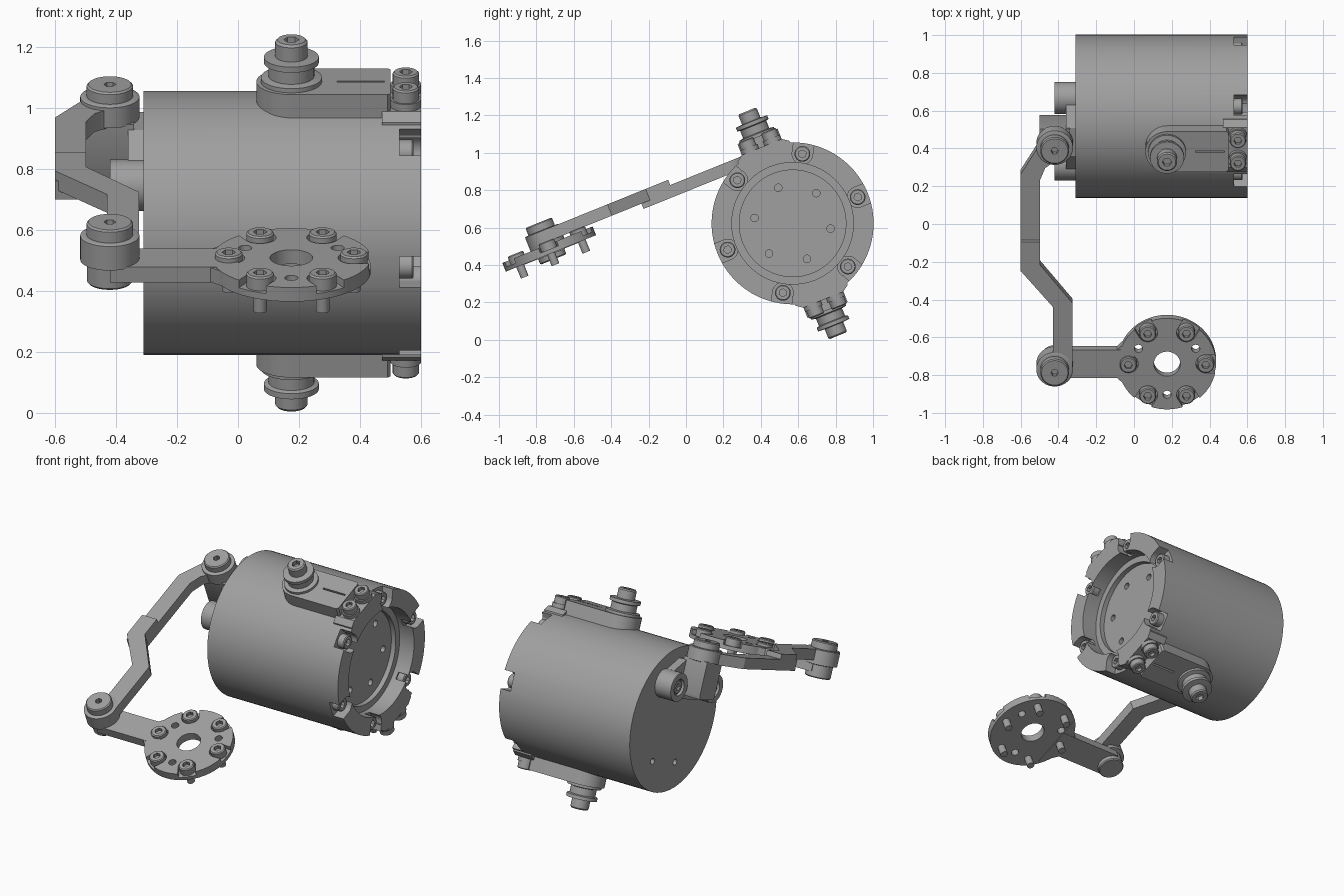
import bpy, bmesh
from math import sin, cos, pi, radians
from mathutils import Matrix, Vector

if "Cube" in bpy.data.objects:
    bpy.data.objects.remove(bpy.data.objects["Cube"], do_unlink=True)

metal = bpy.data.materials.new("plain grey metal")
metal.use_nodes = True
GREY = (0.35, 0.35, 0.35, 1)
metal.diffuse_color = GREY
metal.node_tree.nodes["Principled BSDF"].inputs["Base Color"].default_value = GREY

# Everything is built in a frame centred on the motor axis, then tilted about x
TILT = Matrix.Translation((0, 0.57, 0.6225)) @ Matrix.Rotation(radians(22), 4, 'X')
AXIS_X = Matrix(((0, 0, 1), (1, 0, 0), (0, 1, 0))).to_4x4()   # lathe z -> x
AXIS_Z = Matrix.Identity(4)
FLIP = Matrix.Rotation(pi, 4, 'X')
REACH = -1.258      # distance from motor axis to output disc
JOINT_X = -0.42
HORN_X = 0.175


def finish(name, bm, frame=AXIS_Z):
    bmesh.ops.transform(bm, matrix=frame, verts=bm.verts)
    bmesh.ops.recalc_face_normals(bm, faces=bm.faces)
    me = bpy.data.meshes.new(name)
    bm.to_mesh(me)
    bm.free()
    ob = bpy.data.objects.new(name, me)
    bpy.context.collection.objects.link(ob)
    me.materials.append(metal)
    ob.matrix_world = TILT
    return ob


def lathe(name, profile, centre=(0, 0), axis=AXIS_Z, frame=AXIS_Z, n=48):
    """Revolve (radius, height) points; a negative radius gives a hexagon."""
    bm = bmesh.new()
    rings = []
    for r, h in profile:
        ring = []
        for i in range(n):
            a = 2 * pi * i / n
            k = r if r > 0 else -r * cos(pi / 6) / cos(a % (pi / 3) - pi / 6)
            ring.append(bm.verts.new((centre[0] + k * cos(a), centre[1] + k * sin(a), h)))
        rings.append(ring)
    for lo, hi in zip(rings, rings[1:]):
        for i in range(n):
            j = (i + 1) % n
            bm.faces.new((lo[i], lo[j], hi[j], hi[i]))
    bm.faces.new(rings[0])
    bm.faces.new(rings[-1])
    return finish(name, bm, frame @ axis)


def rod(name, r, h0, h1, centre=(0, 0), axis=AXIS_Z, frame=AXIS_Z):
    return lathe(name, [(r, h0), (r, h1)], centre, axis, frame)


def screw(name, r, h0, h1, centre=(0, 0), axis=AXIS_Z, frame=AXIS_Z):
    c = r * 0.12
    return lathe(name, [(r, h0), (r, h1 - c), (r - c, h1), (-r * 0.5, h1),
                        (-r * 0.5, h1 - r * 0.5)], centre, axis, frame)


def prism(name, points, h0, h1, axis=AXIS_Z, frame=AXIS_Z):
    bm = bmesh.new()
    face = bm.faces.new([bm.verts.new((x, y, h0)) for x, y in points])
    new = bmesh.ops.extrude_face_region(bm, geom=[face])["geom"]
    bmesh.ops.translate(bm, vec=(0, 0, h1 - h0),
                        verts=[g for g in new if isinstance(g, bmesh.types.BMVert)])
    return finish(name, bm, frame @ axis)


def box(name, x0, x1, y0, y1, z0, z1, frame=AXIS_Z):
    return prism(name, [(x0, y0), (x1, y0), (x1, y1), (x0, y1)], z0, z1, frame=frame)


def cut(ob, cutters):
    bpy.context.view_layer.objects.active = ob
    for c in cutters:
        c.hide_render = True
        mod = ob.modifiers.new("cut", 'BOOLEAN')
        mod.operation, mod.solver, mod.object = 'DIFFERENCE', 'EXACT', c
        bpy.ops.object.modifier_apply(modifier=mod.name)
        bpy.data.objects.remove(c, do_unlink=True)


def polar(r, deg, centre=(0, 0)):
    return centre[0] + r * cos(radians(deg)), centre[1] + r * sin(radians(deg))


SIXTHS = range(0, 360, 60)

# Motor housing with stepped recess, rim pockets and tapped holes
motor = lathe("motor_housing", [(0.433, -0.31), (0.433, 0.6), (0.325, 0.6), (0.325, 0.5),
                                (0.285, 0.5), (0.285, 0.47)], axis=AXIS_X, n=96)
cutters = [rod("hole", 0.02, 0.44, 0.5, polar(0.205, 30 + a), AXIS_X) for a in SIXTHS]
for a in SIXTHS:
    spin = Matrix.Rotation(radians(a), 4, 'X')
    cutters.append(box("pocket", 0.53, 0.7, 0.375, 0.6, -0.055, 0.055, spin))
    cutters.append(rod("pocket_end", 0.055, 0.53, 0.7, polar(0.375, a), AXIS_X))
    screw("rim_screw", 0.042, 0.52, 0.575, polar(0.375, a), AXIS_X)
for y in (-0.12, 0.12):
    cutters.append(rod("rear_hole", 0.018, -0.4, -0.28, (y, -0.25), AXIS_X))
cut(motor, cutters)

# Horn brackets and pulleys on the top and underside
for side, frame in (("upper", AXIS_Z), ("lower", FLIP)):
    outline = [polar(0.115, a, (HORN_X, 0)) for a in range(90, 271, 10)]
    outline += [(0.49, -0.115), (0.5, -0.105), (0.5, 0.105), (0.49, 0.115)]
    arm = prism(side + "_horn_bracket", outline, 0.4, 0.5, frame=frame)
    cut(arm, [box("slot", 0.325, 0.48, -0.005, 0.005, 0.48, 0.6, frame)])
    prism(side + "_bracket_foot", [(-0.15, 0.36), (0.15, 0.36), (0.15, 0.415), (0.115, 0.44),
                                   (-0.115, 0.44), (-0.15, 0.415)], 0.472, 0.6, AXIS_X, frame)
    for y in (-0.065, 0.065):
        rod(side + "_foot_washer", 0.05, 0.43, 0.465, (0.55, y), frame=frame)
        screw(side + "_foot_screw", 0.043, 0.46, 0.508, (0.55, y), frame=frame)
    lathe(side + "_pulley", [(0.1, 0.49), (0.1, 0.515), (0.075, 0.52), (0.075, 0.562),
                             (0.09, 0.567), (0.09, 0.587), (0.053, 0.59), (0.053, 0.64),
                             (0.046, 0.648), (-0.025, 0.648), (-0.025, 0.62)],
          (HORN_X, 0), frame=frame)

# Rear mount: web, two bosses with screws, and a chamfered post
prism("rear_mount_web", [(-0.19, 0.13), (0.19, 0.13), (0.19, 0.29), (0.08, 0.36),
                         (-0.08, 0.36), (-0.19, 0.29)], -0.36, -0.305, AXIS_X)
for y in (-0.19, 0.19):
    boss = rod("rear_mount_boss", 0.085, -0.42, -0.305, (y, 0.21), AXIS_X)
    cut(boss, [rod("bore", 0.05, -0.5, -0.4, (y, 0.21), AXIS_X)])
    screw("rear_mount_screw", 0.042, 0.36, 0.412, (y, -0.21), AXIS_X,
          Matrix.Rotation(pi, 4, 'Y'))
prism("rear_mount_post", [(-0.07, 0.16), (0.07, 0.16), (0.08, 0.18), (0.08, 0.38),
                          (-0.08, 0.38), (-0.08, 0.18)], -0.5, -0.34, AXIS_X)

# Cranked link in two overlapping halves, with bevelled step ends
rear_path = [(-0.46, 0.08), (-0.6, -0.155), (-0.6, -0.71), (-0.498, -0.71),
             (-0.498, -0.19), (-0.47, -0.12), (-0.42, -0.08), (-0.36, -0.06), (-0.36, 0.07)]
front_path = [(-0.6, -0.53), (-0.6, -0.695), (-0.43, -0.9), (-0.43, REACH), (-0.325, REACH),
              (-0.325, -0.88), (-0.498, -0.66), (-0.498, -0.53)]
prism("link_rear_half", rear_path, 0.37, 0.435)
prism("link_front_half", front_path, 0.4, 0.465)

# Joints at each end of the link
for name, y, lo, base, mid, top in (("rear", 0, 0.33, 0.37, 0.45, 0.49),
                                    ("front", REACH, 0.30, 0.375, 0.468, 0.512)):
    lathe(name + "_joint", [(0.07, lo), (0.075, lo + 0.006), (0.075, base), (0.097, base + 0.004),
                            (0.097, mid - 0.004), (0.09, mid), (0.076, mid), (0.076, top - 0.006),
                            (0.07, top), (-0.02, top), (-0.02, top - 0.03)], (JOINT_X, y))

# Output arm and disc
box("output_arm", JOINT_X, 0, REACH - 0.08, REACH + 0.08, 0.33, 0.385)
prism("output_arm_flare", [(-0.09, REACH - 0.08), (-0.09, REACH + 0.08),
                           (0.0, REACH + 0.17), (0.0, REACH - 0.17)], 0.332, 0.383)
hub = (HORN_X, REACH)
disc = rod("output_disc", 0.26, 0.335, 0.385, hub)
cutters = [rod("centre_bore", 0.07, 0.3, 0.5, hub)]
cutters += [rod("small_hole", 0.022, 0.3, 0.5, polar(0.175, a, hub)) for a in (30, 150, 270)]
for a in SIXTHS:
    spot = polar(0.205, a, hub)
    screw("disc_screw_head", 0.045, 0.34, 0.405, spot)
    rod("disc_screw_shank", 0.022, 0.27, 0.345, spot)
    cutters.append(rod("counterbore", 0.052, 0.358, 0.5, spot))
    if a != 180:
        spin = Matrix.Translation((*hub, 0)) @ Matrix.Rotation(radians(a), 4, 'Z')
        cutters.append(box("rim_notch", 0.205, 0.35, -0.0515, 0.0515, 0.358, 0.5, spin))
cut(disc, cutters)

# Smooth round sides while keeping machined edges crisp
bpy.ops.object.select_all(action='DESELECT')
for ob in bpy.context.scene.objects:
    if ob.type == 'MESH':
        ob.select_set(True)
        bpy.context.view_layer.objects.active = ob
bpy.ops.object.shade_smooth_by_angle(angle=radians(30))
